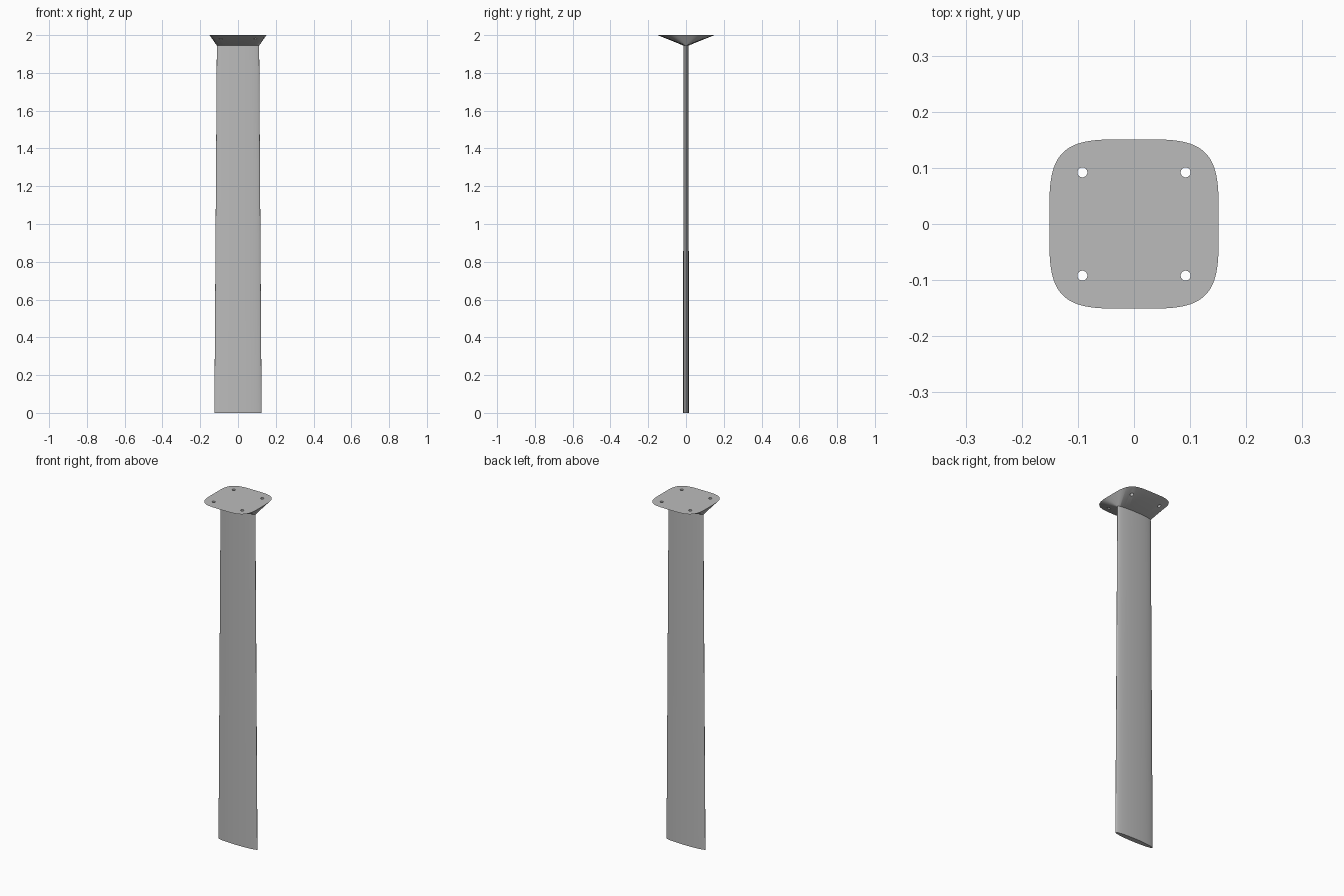
import bpy, bmesh, math

cube = bpy.data.objects.get("Cube")
if cube:
    bpy.data.objects.remove(cube, do_unlink=True)

grey = bpy.data.materials.new("satin grey")
grey.use_nodes = True
colour = (0.5, 0.5, 0.5, 1)
grey.diffuse_color = colour
grey.node_tree.nodes["Principled BSDF"].inputs["Base Color"].default_value = colour

SEGMENTS = 96
NECK = 1.945


def oval(bm, rx, ry, z, power):
    """Ring of vertices on a superellipse."""
    ring = []
    for i in range(SEGMENTS):
        a = 2 * math.pi * i / SEGMENTS
        c, s = math.cos(a), math.sin(a)
        x = rx * math.copysign(abs(c) ** (2 / power), c)
        y = ry * math.copysign(abs(s) ** (2 / power), s)
        ring.append(bm.verts.new((x, y, z)))
    return ring


def loft(name, rings):
    """Closed solid through a stack of ovals."""
    bm = bmesh.new()
    loops = [oval(bm, *r) for r in rings]
    for low, high in zip(loops, loops[1:]):
        for i in range(SEGMENTS):
            j = (i + 1) % SEGMENTS
            bm.faces.new((low[i], low[j], high[j], high[i]))
    bm.faces.new(loops[0][::-1])
    bm.faces.new(loops[-1])
    mesh = bpy.data.meshes.new(name)
    bm.to_mesh(mesh)
    bm.free()
    mesh.materials.append(grey)
    obj = bpy.data.objects.new(name, mesh)
    bpy.context.collection.objects.link(obj)
    return obj


def smooth(obj):
    bpy.ops.object.select_all(action="DESELECT")
    obj.select_set(True)
    bpy.context.view_layer.objects.active = obj
    bpy.ops.object.shade_smooth_by_angle(angle=math.radians(30))


# Slender tapering blade
blade = loft("blade", [(0.125, 0.015, 0, 2), (0.112, 0.014, NECK, 2)])
smooth(blade)

# Flared mounting head with a rounded square top
head = loft("mounting_head", [(0.112, 0.014, NECK, 2), (0.151, 0.151, 2, 4)])

# Four bolt holes through the head
for x in (-0.092, 0.092):
    for y in (-0.092, 0.092):
        bpy.ops.mesh.primitive_cylinder_add(vertices=16, radius=0.009, depth=0.2, location=(x, y, 2))
        cutter = bpy.context.object
        cutter.name = "hole_cutter"
        cut = head.modifiers.new("bolt hole", "BOOLEAN")
        cut.operation = "DIFFERENCE"
        cut.solver = "EXACT"
        cut.object = cutter
        bpy.context.view_layer.objects.active = head
        bpy.ops.object.modifier_apply(modifier=cut.name)
        bpy.data.objects.remove(cutter, do_unlink=True)
smooth(head)
